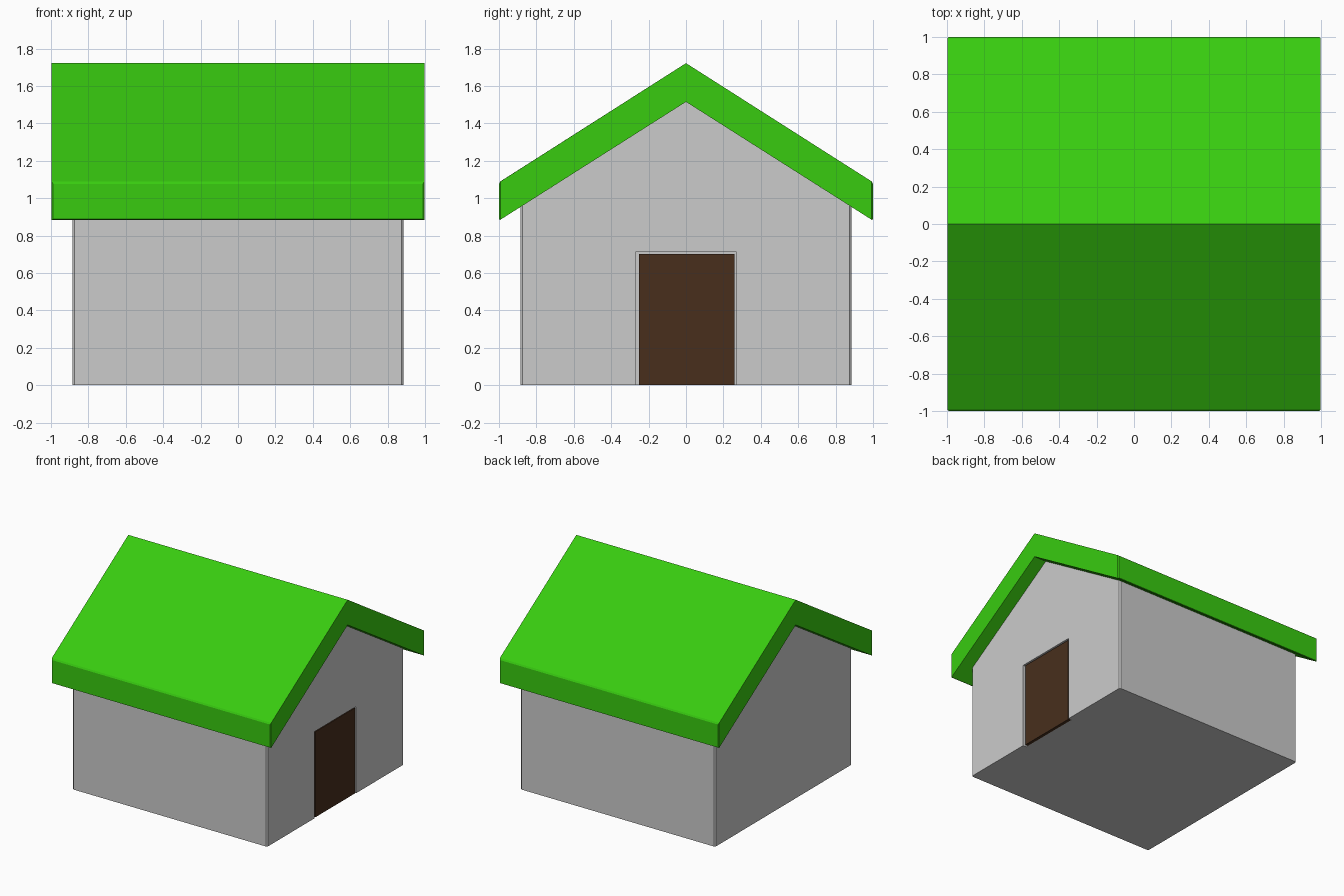
import bpy, bmesh

if "Cube" in bpy.data.objects:
    bpy.data.objects.remove(bpy.data.objects["Cube"])

def material(name, rgb):
    m = bpy.data.materials.new(name)
    m.diffuse_color = (*rgb, 1)
    m.use_nodes = True
    m.node_tree.nodes["Principled BSDF"].inputs["Base Color"].default_value = m.diffuse_color
    return m

def extrude_x(name, profile, x0, x1, pick=None, bevel=0.01, mat=None):
    """Extrude a (y, z) outline along x and chamfer the picked edges."""
    bm = bmesh.new()
    face = bm.faces.new([bm.verts.new((x0, y, z)) for y, z in profile])
    ext = bmesh.ops.extrude_face_region(bm, geom=[face])
    new = [v for v in ext["geom"] if isinstance(v, bmesh.types.BMVert)]
    bmesh.ops.translate(bm, verts=new, vec=(x1 - x0, 0, 0))
    bmesh.ops.recalc_face_normals(bm, faces=bm.faces)
    if pick:
        edges = [e for e in bm.edges if pick(*(v.co for v in e.verts))]
        bmesh.ops.bevel(bm, geom=edges, offset=bevel, segments=1, affect='EDGES')
    me = bpy.data.meshes.new(name)
    bm.to_mesh(me)
    bm.free()
    ob = bpy.data.objects.new(name, me)
    bpy.context.collection.objects.link(ob)
    if mat:
        me.materials.append(mat)
    return ob

def vertical(a, b):
    return abs(a.x - b.x) < 1e-4 and abs(a.y - b.y) < 1e-4

def rect(y0, y1, z0, z1):
    return [(y0, z0), (y1, z0), (y1, z1), (y0, z1)]

green = material("roof_green", (0.04, 0.60, 0.005))
brown = material("door_brown", (0.065, 0.028, 0.012))

# Gabled walls
walls = extrude_x("walls", [(-.885, 0), (.885, 0), (.885, .953), (0, 1.515), (-.885, .953)],
                  -.885, .885, vertical)

# Shallow doorway recess in the right-hand gable
cutter = extrude_x("doorway_cutter", rect(-.27, .27, -.1, .712), .855, 1.0)
cutter.hide_render = True
cutter.hide_set(True)
cut = walls.modifiers.new("doorway", 'BOOLEAN')
cut.operation = 'DIFFERENCE'
cut.solver = 'EXACT'
cut.object = cutter

# Door panel set in the recess
extrude_x("door", rect(-.25, .26, 0, .702), .85, .88, mat=brown)

# Overhanging roof with chamfered eave corners
extrude_x("roof", [(-1, .88), (0, 1.515), (1, .88), (1, 1.085), (0, 1.722), (-1, 1.085)],
          -.997, .997, lambda a, b: abs(a.y) > .9 and abs(b.y) > .9, .008, green)
